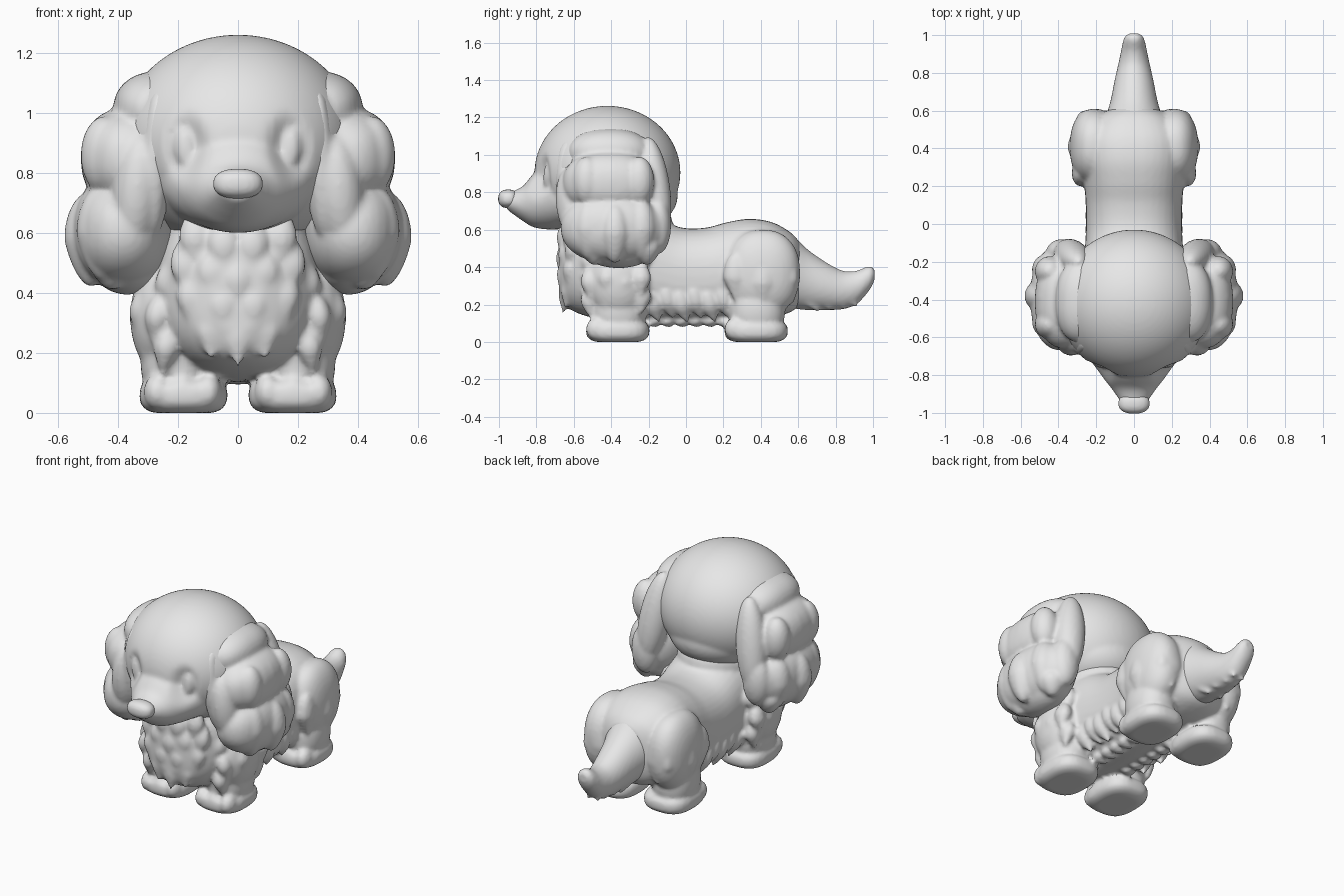
import bpy, bmesh, math
from mathutils import Vector, Matrix, Euler

if "Cube" in bpy.data.objects:
    bpy.data.objects.remove(bpy.data.objects["Cube"])

grey = bpy.data.materials.new("plain grey")
grey.use_nodes = True
grey.diffuse_color = (0.8, 0.8, 0.8, 1)
grey.node_tree.nodes["Principled BSDF"].inputs["Base Color"].default_value = (0.8, 0.8, 0.8, 1)


def unit_sphere(segments):
    bm = bmesh.new()
    bmesh.ops.create_uvsphere(bm, u_segments=segments, v_segments=segments * 2 // 3, radius=1)
    bm.verts.index_update()
    data = [v.co.copy() for v in bm.verts], [[v.index for v in f.verts] for f in bm.faces]
    bm.free()
    return data


COARSE, MEDIUM, FINE = [unit_sphere(n) for n in (20, 36, 84)]


class Shape:
    """Collects overlapping closed forms that become one skin."""

    def __init__(self):
        self.verts, self.faces = [], []

    def add(self, verts, faces):
        n = len(self.verts)
        self.verts += verts
        self.faces += [[i + n for i in f] for f in faces]

    def blob(self, c, r, rot=(0, 0, 0), taper=0.0, box=1.0):
        """Ellipsoid; taper narrows its lower end, box below 1 squares it off."""
        big = max(r)
        points, faces = FINE if big > .3 else MEDIUM if big > .12 else COARSE
        m = Matrix.LocRotScale(Vector(c), Euler(rot), Vector(r))
        verts = []
        for p in points:
            x, y, z = [math.copysign(abs(a) ** box, a) for a in p]
            k = 1 - taper * max(0, -z)
            verts.append(m @ Vector((x * k, y * k, z)))
        self.add(verts, faces)

    def both(self, c, r, rot=(0, 0, 0), sides=(1, -1), **kw):
        """The same ellipsoid on the left and the right."""
        for s in sides:
            self.blob((c[0] * s, c[1], c[2]), r, (rot[0], rot[1] * s, rot[2] * s), **kw)

    def loft(self, rows, box=1.0, n=40):
        """Tube along y; each row is (y, low z, high z, half width)."""
        verts, faces = [], []
        for y, lo, hi, w in spline(rows):
            for i in range(n):
                a = math.tau * i / n
                x, z = [math.copysign(abs(q) ** box, q) for q in (math.cos(a), math.sin(a))]
                verts.append(Vector((w * x, y, (lo + hi) / 2 + (hi - lo) / 2 * z)))
        for k in range(0, len(verts) - n, n):
            for i in range(n):
                j = (i + 1) % n
                faces.append((k + i, k + n + i, k + n + j, k + j))
        faces.append(range(n))
        faces.append(range(len(verts) - 1, len(verts) - n - 1, -1))
        self.add(verts, faces)

    def dent(self, c, r, depth):
        """Push the front surface back softly around a point."""
        for v in self.verts:
            d = sum(((v[i] - c[i]) / r[i]) ** 2 for i in range(3))
            if d < 1:
                v.y += depth * (1 - d) ** 2

    def finish(self, name, voxel=0.012, soft=4):
        """Fuse the forms into one smooth skin that stands on the floor."""
        me = bpy.data.meshes.new(name)
        me.from_pydata([(v.x, v.y, max(v.z, 0)) for v in self.verts], [], self.faces)
        me.materials.append(grey)
        me.shade_smooth()
        ob = bpy.data.objects.new(name, me)
        bpy.context.collection.objects.link(ob)
        fuse = ob.modifiers.new("fuse", "REMESH")
        fuse.mode = "VOXEL"
        fuse.voxel_size = voxel
        fuse.use_smooth_shade = True
        soften = ob.modifiers.new("soften", "SMOOTH")
        soften.factor = 0.5
        soften.iterations = soft


def spline(rows, steps=5):
    """Catmull-Rom rows between the given ones."""
    pts = [Vector(p) for p in rows]
    pts = [pts[0]] + pts + [pts[-1]]
    out = []
    for a, b, c, d in zip(pts, pts[1:], pts[2:], pts[3:]):
        for i in range(steps):
            t = i / steps
            out.append(b + (c - a) * (t / 2) + (a * 2 - b * 5 + c * 4 - d) * (t * t / 2)
                       + (b * 3 - a - c * 3 + d) * (t ** 3 / 2))
    return out + [pts[-1]]


# Torso, neck and legs
body = Shape()
body.loft([(-.68, .27, .52, .08), (-.64, .19, .60, .17), (-.54, .14, .68, .25),
           (-.38, .11, .72, .28), (-.2, .10, .69, .265), (-.04, .095, .615, .255),
           (.1, .10, .61, .255), (.22, .11, .64, .265), (.34, .12, .658, .28),
           (.46, .13, .64, .275), (.56, .16, .585, .21), (.61, .2, .53, .12)], box=.85)
body.blob((0, -.36, .62), (.24, .29, .2))
body.both((.24, -.36, .32), (.12, .17, .2))
body.both((.215, .41, .37), (.125, .2, .23), box=.88)
for y in (-.36, .38):
    body.both((.2, y, .17), (.125, .15, .16), box=.9)
    body.both((.182, y - .005, .058), (.147, .17, .068), box=.72)
    for x in (.10, .185, .27):
        body.both((x, y - .115, .07), (.045, .06, .06))

# Chest locks in overlapping rows
for z, n, half in ((.54, 4, .14), (.44, 5, .17), (.34, 4, .15), (.25, 3, .09)):
    for i in range(n):
        x = half * (2 * i / (n - 1) - 1)
        body.blob((x, -.655 + 1.6 * x * x + .25 * max(0, .3 - z), z + .25 * abs(x)),
                  (.058, .042, .105), (-.15, 0, 0), taper=.8)

# Shoulder, belly and haunch locks
for z, x in ((.42, .285), (.31, .32), (.21, .29)):
    for i in range(4):
        body.both((x - (.05 if i == 0 else 0), -.51 + .09 * i, z + .02 * (i % 2)),
                  (.045, .055, .09), (0, -.15, 0), taper=.75)
for i in range(6):
    y = -.17 + .075 * i
    body.both((.21, y, .19 + .02 * (i % 2)), (.045, .05, .1), (.3, .25, 0), taper=.7)
    body.both((.09, y, .12), (.06, .05, .045), (.3, .4, 0), taper=.5)
for y, z, x in ((.27, .34, .285), (.41, .31, .305), (.53, .33, .265)):
    body.both((x, y, z), (.045, .07, .14), taper=.8)
for x in (.1, .2):
    body.both((x, .575, .34), (.06, .035, .14), taper=.8)
body.finish("body_and_legs")

# Tail with fringe below
tail = Shape()
tail.loft([(.5, .2, .61, .18), (.57, .18, .57, .15), (.65, .17, .495, .125),
           (.75, .17, .425, .105), (.84, .175, .38, .085), (.91, .2, .38, .07),
           (.96, .25, .4, .06), (.99, .29, .405, .05), (1.008, .33, .385, .03)])
for i in range(4):
    tail.both((.055 - .006 * i, .64 + .07 * i, .235 + .008 * i), (.04, .035, .11),
              (.75, .1, 0), taper=.7)
tail.finish("tail")

# Head with muzzle, sunken eye sockets and closed lids
head = Shape()
head.blob((0, -.42, .905), (.4, .39, .357))
head.blob((0, -.35, .78), (.3, .305, .2))
head.blob((0, -.62, .755), (.25, .22, .155))
head.loft([(-.55, .62, .98, .3), (-.68, .602, .98, .255), (-.76, .603, .95, .205),
           (-.82, .615, .895, .16), (-.87, .645, .835, .12), (-.92, .68, .808, .085),
           (-.96, .71, .795, .06)])
for s in (1, -1):
    head.dent((.17 * s, -.77, .88), (.085, .16, .14), .05)
head.both((.172, -.728, .88), (.04, .035, .085), (0, .12, 0))
head.finish("head")

# Nose
nose = Shape()
nose.blob((0, -.95, .765), (.084, .055, .05), box=.85)
nose.finish("nose", .007, 3)

# Long wavy ears
for side, name in ((1, "left_ear"), (-1, "right_ear")):
    ear = Shape()

    def lock(c, r, rot=(0, 0, 0), **kw):
        ear.both(c, r, rot, sides=(side,), **kw)

    lock((.28, -.41, 1.01), (.135, .22, .13), (0, .25, 0), box=.9)
    lock((.36, -.41, .85), (.165, .25, .17), box=.88)
    lock((.385, -.39, .61), (.165, .28, .19), box=.92)
    lock((.37, -.36, .5), (.12, .2, .105))
    # front curtain and back strand
    lock((.275, -.61, .83), (.055, .085, .25), (.08, -.05, 0))
    lock((.335, -.60, .74), (.085, .095, .2), (.1, -.1, 0))
    lock((.33, -.17, .82), (.09, .085, .28), (.13, -.15, 0))
    lock((.38, -.15, .62), (.085, .07, .15))
    # outer waves
    for i in range(3):
        y = -.53 + .14 * i
        lock((.445, y, .86), (.08, .08, .13))
        lock((.49 - .04 * (i != 1), y + .01, .6 - .02 * (i == 1)), (.09, .085, .16), taper=.3)
        lock((.42, y + .04, .5), (.08, .075, .09), taper=.3)
    ear.finish(name)
